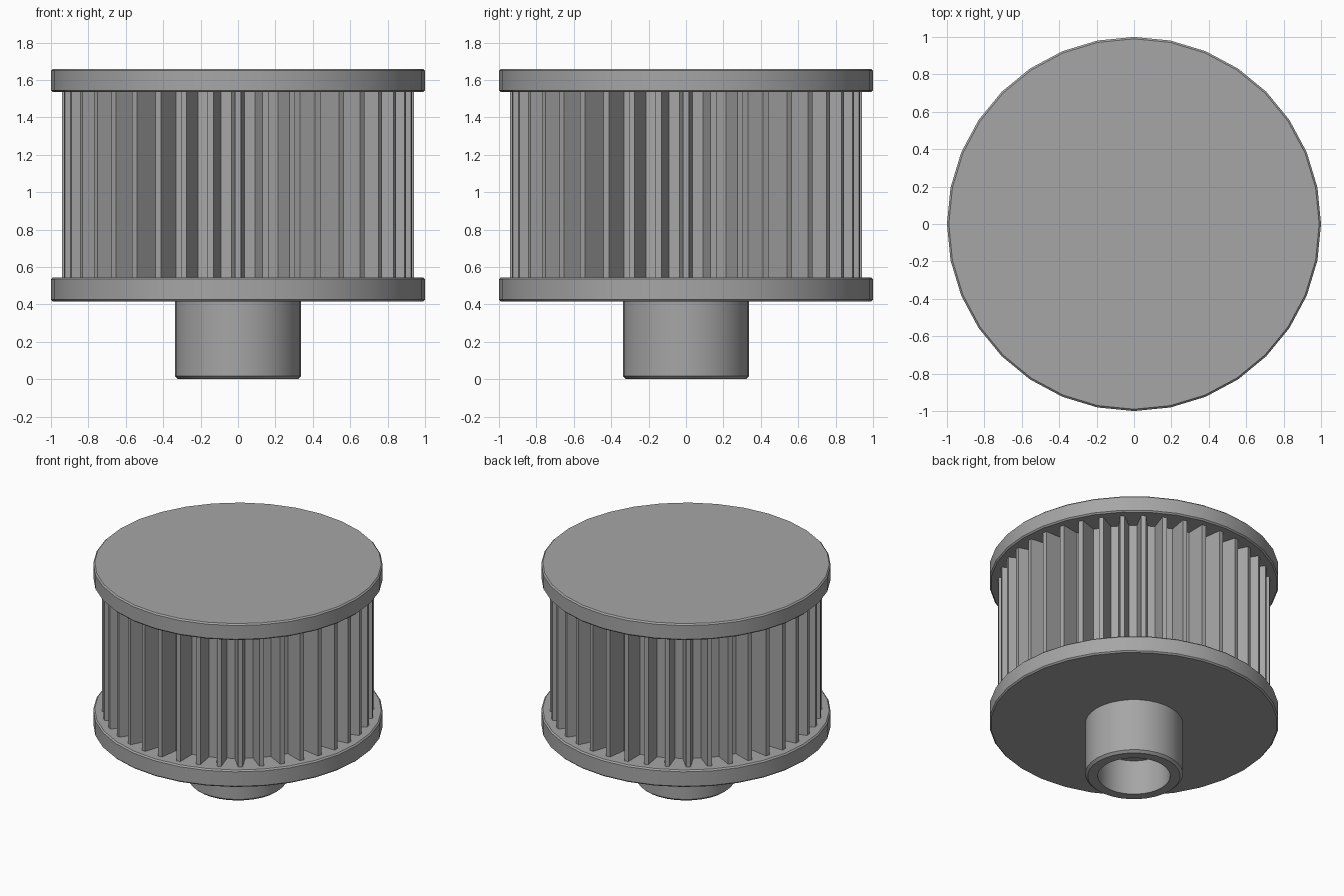
import bpy, bmesh, math

cube = bpy.data.objects.get("Cube")
if cube:
    bpy.data.objects.remove(cube, do_unlink=True)

GREY = (0.38, 0.38, 0.38, 1)
metal = bpy.data.materials.new("plain grey")
metal.use_nodes = True
metal.diffuse_color = GREY
metal.node_tree.nodes["Principled BSDF"].inputs["Base Color"].default_value = GREY


def finish(name, bm):
    """Turn a bmesh into a smooth-shaded object with sharp edges kept."""
    bmesh.ops.recalc_face_normals(bm, faces=bm.faces)
    mesh = bpy.data.meshes.new(name)
    bm.to_mesh(mesh)
    bm.free()
    mesh.materials.append(metal)
    obj = bpy.data.objects.new(name, mesh)
    bpy.context.collection.objects.link(obj)
    bpy.ops.object.select_all(action="DESELECT")
    obj.select_set(True)
    bpy.context.view_layer.objects.active = obj
    bpy.ops.object.shade_smooth_by_angle(angle=math.radians(30))
    return obj


def lathe(name, profile, sides):
    """Stack rings of (radius, z) and cap both ends."""
    bm = bmesh.new()
    rings = []
    for r, z in profile:
        angles = [math.tau * i / sides for i in range(sides)]
        rings.append([bm.verts.new((r * math.cos(a), r * math.sin(a), z)) for a in angles])
    for low, high in zip(rings, rings[1:]):
        for i in range(sides):
            j = (i + 1) % sides
            bm.faces.new((low[i], low[j], high[j], high[i]))
    bm.faces.new(rings[0])
    bm.faces.new(rings[-1])
    return finish(name, bm)


def plate(name, bottom, top, bevel=0.01):
    lathe(name, [(1 - bevel, bottom), (1, bottom + bevel),
                 (1, top - bevel), (1 - bevel, top)], 32)


# End plates
plate("lower_plate", 0.415, 0.545)
plate("upper_plate", 1.535, 1.66)

# Hollow neck: blind bore, chamfered mouth, outer wall
lathe("neck", [(0.25, 0.265), (0.25, 0), (0.32, 0), (0.338, 0.016), (0.338, 0.42)], 32)

# Pleated body: tapered ribs with narrow flat tips and valleys
RIBS = 40
TIP_RADIUS, TIP_HALF = 0.94, 0.016
ROOT_RADIUS, ROOT_HALF = 0.8, 0.036
outline = []
for i in range(RIBS):
    a = math.tau * i / RIBS
    for r, t in ((ROOT_RADIUS, -ROOT_HALF), (TIP_RADIUS, -TIP_HALF),
                 (TIP_RADIUS, TIP_HALF), (ROOT_RADIUS, ROOT_HALF)):
        outline.append((r * math.cos(a) - t * math.sin(a),
                        r * math.sin(a) + t * math.cos(a)))
bm = bmesh.new()
base = bm.faces.new([bm.verts.new((x, y, 0.54)) for x, y in outline])
walls = bmesh.ops.extrude_face_region(bm, geom=[base])
top_verts = [v for v in walls["geom"] if isinstance(v, bmesh.types.BMVert)]
bmesh.ops.translate(bm, verts=top_verts, vec=(0, 0, 1))
# Its ends are hidden by the plates
bmesh.ops.delete(bm, geom=[f for f in bm.faces if len(f.verts) > 4], context="FACES_ONLY")
body = finish("pleated_body", bm)
